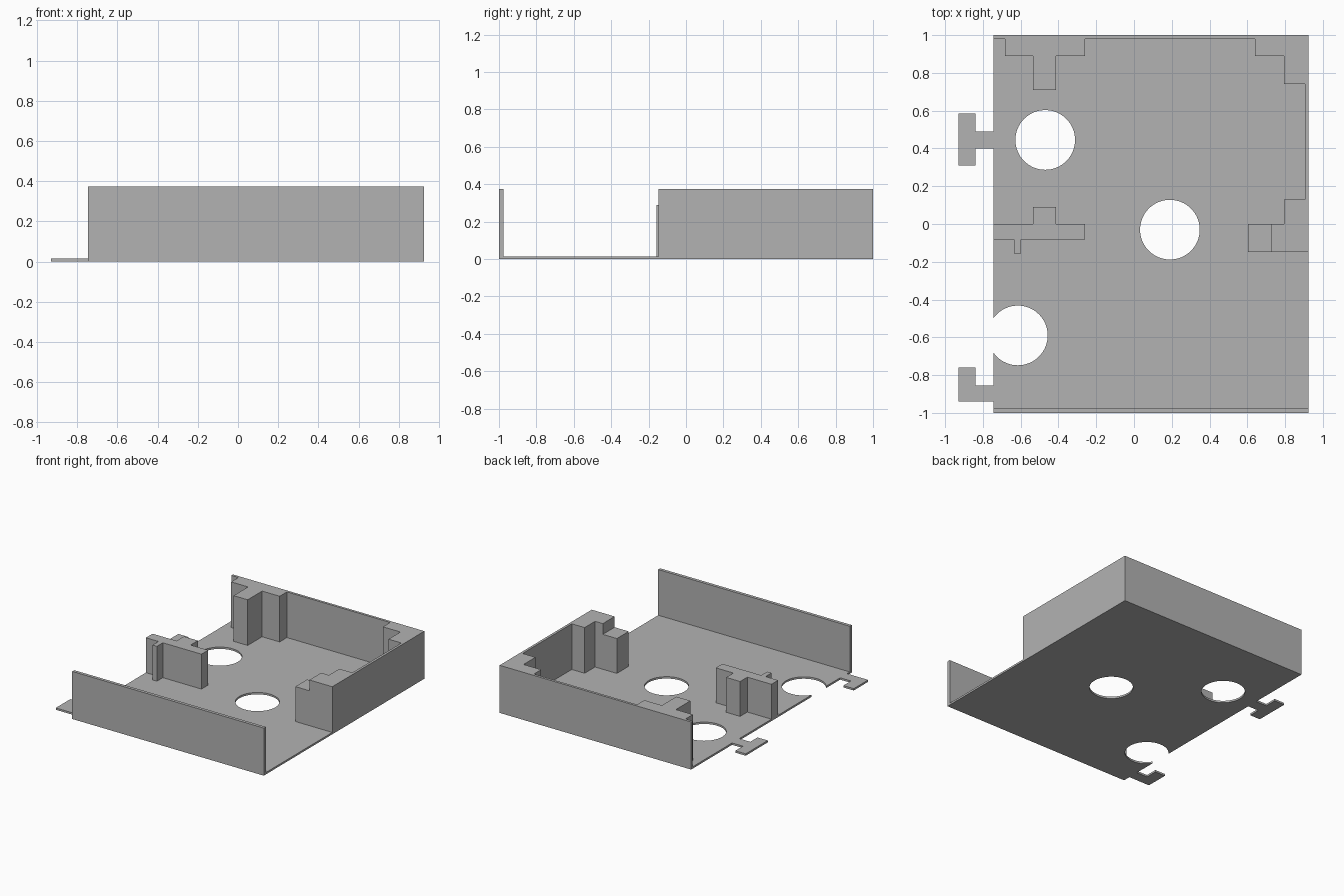
import bpy
import bmesh

if "Cube" in bpy.data.objects:
    bpy.data.objects.remove(bpy.data.objects["Cube"], do_unlink=True)

grey = bpy.data.materials.new("plain grey")
grey.use_nodes = True
GREY = (0.45, 0.45, 0.45, 1.0)
grey.diffuse_color = GREY
grey.node_tree.nodes["Principled BSDF"].inputs["Base Color"].default_value = GREY

LEFT, RIGHT = -0.745, 0.925     # plate edges along x
FLOOR, RIM, LOW = 0.015, 0.375, 0.29
TAB_OUT, TAB_IN = -0.93, -0.84  # hook ends


def prism(name, outline, bottom, top):
    """Extrude a plan outline between two heights."""
    bm = bmesh.new()
    face = bm.faces.new([bm.verts.new((x, y, bottom)) for x, y in outline])
    grown = bmesh.ops.extrude_face_region(bm, geom=[face])["geom"]
    verts = [v for v in grown if isinstance(v, bmesh.types.BMVert)]
    bmesh.ops.translate(bm, verts=verts, vec=(0, 0, top - bottom))
    bmesh.ops.recalc_face_normals(bm, faces=bm.faces)
    mesh = bpy.data.meshes.new(name)
    bm.to_mesh(mesh)
    bm.free()
    mesh.materials.append(grey)
    obj = bpy.data.objects.new(name, mesh)
    bpy.context.collection.objects.link(obj)
    return obj


def rect(x0, x1, y0, y1):
    return [(x0, y0), (x1, y0), (x1, y1), (x0, y1)]


def drill(target, x, y, radius):
    """Cut a round through-hole."""
    bpy.ops.mesh.primitive_cylinder_add(vertices=64, radius=radius, depth=0.2, location=(x, y, 0))
    cutter = bpy.context.object
    cutter.hide_render = True
    cutter.data.materials.append(grey)
    mod = target.modifiers.new("hole", "BOOLEAN")
    mod.operation, mod.solver, mod.object = "DIFFERENCE", "EXACT", cutter
    bpy.ops.object.select_all(action="DESELECT")
    bpy.context.view_layer.objects.active = target
    target.select_set(True)
    bpy.ops.object.modifier_apply(modifier=mod.name)
    bpy.data.objects.remove(cutter, do_unlink=True)


# Floor plate with a T hook and an L hook on its side
t_hook = [(LEFT, 0.49), (TAB_IN, 0.49), (TAB_IN, 0.585), (TAB_OUT, 0.585),
          (TAB_OUT, 0.31), (TAB_IN, 0.31), (TAB_IN, 0.40), (LEFT, 0.40)]
l_hook = [(LEFT, -0.855), (TAB_IN, -0.855), (TAB_IN, -0.76),
          (TAB_OUT, -0.76), (TAB_OUT, -0.94), (LEFT, -0.94)]
floor = prism("floor_plate",
              [(LEFT, -1), (RIGHT, -1), (RIGHT, 1), (LEFT, 1)] + t_hook + l_hook, 0, FLOOR)
for x, y in [(-0.47, 0.445), (0.19, -0.03), (-0.615, -0.59)]:
    drill(floor, x, y, 0.158)

# Front wall
prism("front_wall", rect(LEFT, RIGHT, -1, -0.975), FLOOR, RIM)

# Back and side wall with its pillar, corner steps and end post
prism("back_and_side_wall", [
    (LEFT, 1), (LEFT, 0.98), (-0.683, 0.98), (-0.683, 0.89), (-0.535, 0.89),
    (-0.535, 0.71), (-0.413, 0.71), (-0.413, 0.89), (-0.26, 0.89), (-0.26, 0.98),
    (0.64, 0.98), (0.64, 0.89), (0.793, 0.89), (0.793, 0.742), (0.905, 0.742),
    (0.905, 0.13), (0.793, 0.13), (0.793, 0), (0.725, 0), (0.725, -0.147),
    (RIGHT, -0.147), (RIGHT, 1)], FLOOR, RIM)

# Lower step beside the end post
prism("end_post_step", rect(0.603, 0.725, -0.147, 0), FLOOR, LOW)

# Free-standing bracket with a pillar behind and a rib in front
prism("inner_bracket", [
    (LEFT, 0), (LEFT, -0.083), (-0.635, -0.083), (-0.635, -0.157), (-0.597, -0.157),
    (-0.597, -0.083), (-0.26, -0.083), (-0.26, 0), (-0.413, 0), (-0.413, 0.09),
    (-0.535, 0.09), (-0.535, 0)], FLOOR, LOW)
